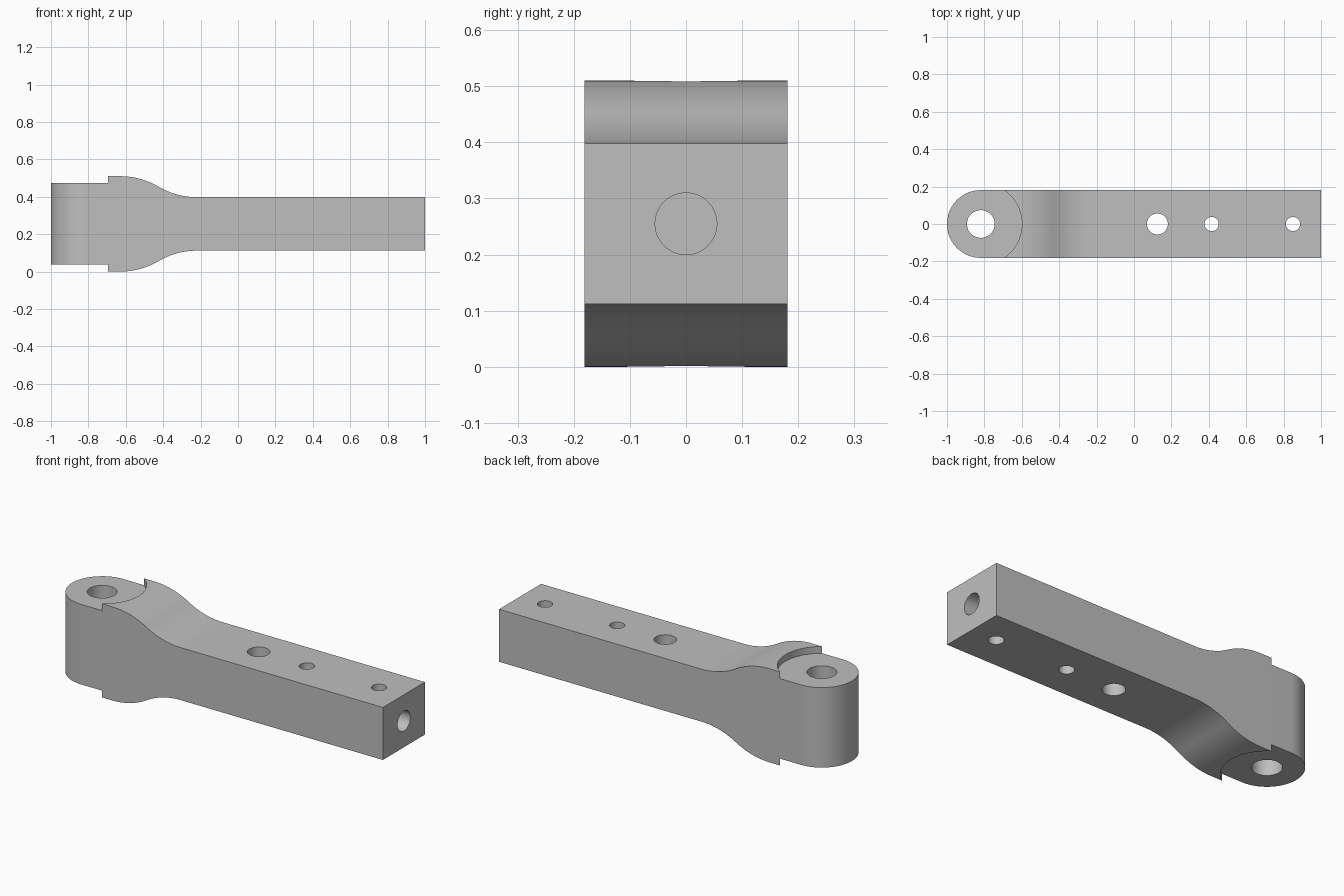
import bpy, bmesh
from math import sin, cos, pi, radians, asin
from mathutils import Matrix, Vector

cube = bpy.data.objects.get("Cube")
if cube:
    bpy.data.objects.remove(cube, do_unlink=True)

MID = 0.255            # height of the symmetry plane
HALF_W = 0.181         # half width of the bar
EYE_X = -1 + HALF_W    # centre of the rounded end

steel = bpy.data.materials.new("plain_grey_metal")
steel.use_nodes = True
GREY = (0.52, 0.52, 0.52, 1)
steel.diffuse_color = GREY
steel.node_tree.nodes["Principled BSDF"].inputs["Base Color"].default_value = GREY


def prism(name, outline, direction):
    """Extrude a closed 3D outline along a direction into a solid."""
    bm = bmesh.new()
    face = bm.faces.new([bm.verts.new(p) for p in outline])
    ext = bmesh.ops.extrude_face_region(bm, geom=[face])
    moved = [g for g in ext["geom"] if isinstance(g, bmesh.types.BMVert)]
    bmesh.ops.translate(bm, verts=moved, vec=direction)
    bmesh.ops.recalc_face_normals(bm, faces=bm.faces)
    return finish(name, bm)


def cylinder(name, radius, depth, centre, along_x=False):
    bm = bmesh.new()
    turn = Matrix.Rotation(pi / 2, 4, "Y") if along_x else Matrix()
    bmesh.ops.create_cone(bm, cap_ends=True, segments=64, radius1=radius,
                          radius2=radius, depth=depth,
                          matrix=Matrix.Translation(centre) @ turn)
    return finish(name, bm)


def finish(name, bm):
    mesh = bpy.data.meshes.new(name)
    bm.to_mesh(mesh)
    bm.free()
    mesh.materials.append(steel)
    obj = bpy.data.objects.new(name, mesh)
    bpy.context.collection.objects.link(obj)
    return obj


def combine(target, tool, operation):
    """Apply a boolean and discard its tool."""
    mod = target.modifiers.new(operation.lower(), "BOOLEAN")
    mod.operation, mod.object, mod.solver = operation, tool, "EXACT"
    bpy.context.view_layer.update()
    graph = bpy.context.evaluated_depsgraph_get()
    mesh = bpy.data.meshes.new_from_object(target.evaluated_get(graph))
    target.modifiers.clear()
    target.data = mesh
    bpy.data.objects.remove(tool, do_unlink=True)


# Side profile: thick head, S-shaped neck of two tangent arcs, slim bar
x0, x1, tall, slim = -0.63, -0.22, 0.255, 0.143
run, drop = x1 - x0, tall - slim
R = (run ** 2 + drop ** 2) / (4 * drop)
sweep = asin(run / 2 / R)
STEPS = 14
angles = [sweep * i / STEPS for i in range(STEPS + 1)]
upper = [(-1.1, tall)]
upper += [(x0 + R * sin(a), tall - R + R * cos(a)) for a in angles]
upper += [(x1 - R * sin(a), slim + R - R * cos(a)) for a in reversed(angles[:-1])]
upper += [(1.1, slim)]
outline = [(x, h) for x, h in upper] + [(x, -h) for x, h in reversed(upper)]
arm = prism("lever_arm", [Vector((x, -0.3, MID + h)) for x, h in outline], (0, 0.6, 0))

# Plan outline: straight sides with a full round at the left end
arc = [pi / 2 + pi * i / 48 for i in range(49)]
plan = [(EYE_X + HALF_W * cos(a), HALF_W * sin(a)) for a in arc]
plan += [(1, -HALF_W), (1, HALF_W)]
combine(arm, prism("plan_shape", [Vector((x, y, -0.2)) for x, y in plan], (0, 0, 1)),
        "INTERSECT")

# Round shallow recesses above and below the eye
for side in (1, -1):
    combine(arm, cylinder("eye_recess", 0.22, 0.2, (EYE_X, 0, MID + side * 0.318)),
            "DIFFERENCE")

# Vertical through holes: the eye and three along the bar
for x, radius in ((EYE_X, 0.074), (0.125, 0.056), (0.415, 0.038), (0.85, 0.038)):
    combine(arm, cylinder("through_hole", radius, 1, (x, 0, MID)), "DIFFERENCE")

# Blind hole bored into the square end
combine(arm, cylinder("end_bore", 0.055, 0.8, (0.7, 0, MID), True), "DIFFERENCE")

# Smooth curved walls, crisp edges
for obj in bpy.context.selected_objects:
    obj.select_set(False)
arm.select_set(True)
bpy.context.view_layer.objects.active = arm
bpy.ops.object.shade_smooth_by_angle(angle=radians(30))
